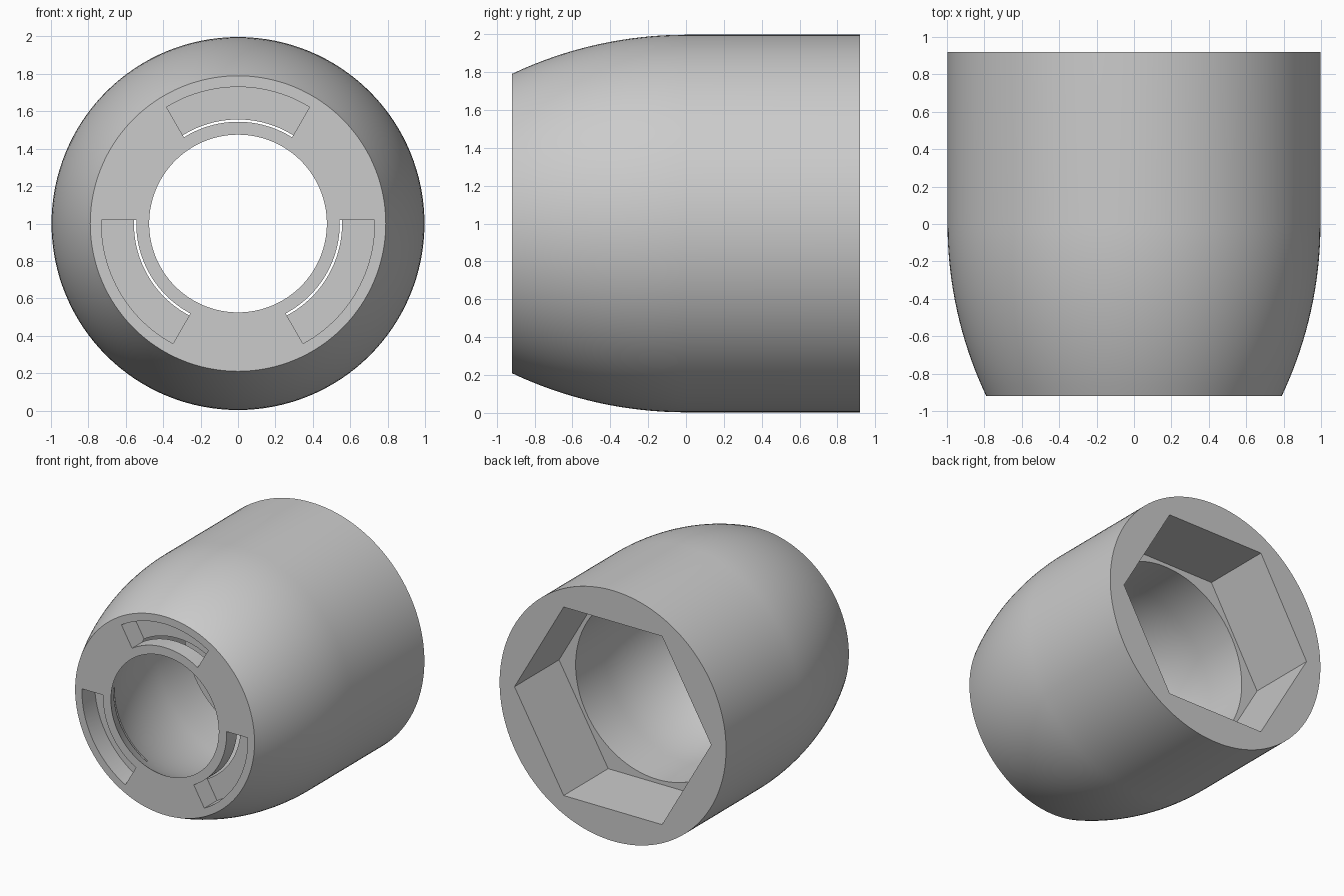
import bpy, bmesh, math
from mathutils import Vector

cube = bpy.data.objects.get("Cube")
if cube:
    bpy.data.objects.remove(cube, do_unlink=True)

HALF, SEGS, ARC = 0.92, 128, 16
AXIS_Z = 1.0

grey = bpy.data.materials.new("plain grey")
grey.use_nodes = True
colour = (0.6, 0.6, 0.6, 1)
grey.diffuse_color = colour
grey.node_tree.nodes["Principled BSDF"].inputs["Base Color"].default_value = colour


def finish(name, bm):
    bmesh.ops.recalc_face_normals(bm, faces=bm.faces)
    mesh = bpy.data.meshes.new(name)
    bm.to_mesh(mesh)
    bm.free()
    mesh.materials.append(grey)
    obj = bpy.data.objects.new(name, mesh)
    bpy.context.collection.objects.link(obj)
    return obj


def polar(r, a, y):
    return Vector((r * math.cos(a), y, AXIS_Z + r * math.sin(a)))


def prism(name, outline, y0, y1):
    """Extrude a list of (radius, angle) points along y."""
    bm = bmesh.new()
    face = bm.faces.new([bm.verts.new(polar(r, a, y0)) for r, a in outline])
    ext = bmesh.ops.extrude_face_region(bm, geom=[face])
    moved = [v for v in ext["geom"] if isinstance(v, bmesh.types.BMVert)]
    bmesh.ops.translate(bm, verts=moved, vec=(0, y1 - y0, 0))
    return finish(name, bm)


def nose_curve(r_front, r_full):
    """Circular arc from the small front radius to the full radius at y = 0."""
    drop = r_full - r_front
    rad = (HALF ** 2 + drop ** 2) / (2 * drop)
    ys = [-HALF * (1 - i / ARC) for i in range(ARC + 1)]
    return [(r_full - rad + math.sqrt(rad ** 2 - y * y), y) for y in ys]


# Revolved shell: outer curve, back rim, then the bore back to the front
outer = nose_curve(0.79, 0.997)
bore = nose_curve(0.475, 0.72)
profile = outer + [(0.997, HALF), (0.72, HALF)] + bore[::-1]
bm = bmesh.new()
rings = [[bm.verts.new(polar(r, math.tau * i / SEGS, y)) for i in range(SEGS)]
         for r, y in profile]
for a, b in zip(rings, rings[1:] + rings[:1]):
    for i in range(SEGS):
        j = (i + 1) % SEGS
        bm.faces.new((a[i], a[j], b[j], b[i]))
body = finish("sleeve_body", bm)

# Hexagonal socket in the back
cutters = [prism("hex_socket_cutter", [(0.866, math.radians(60 * i)) for i in range(6)],
                 0.36, HALF + 0.1)]

# Three curved slots in the front face
for k in range(3):
    mid = math.radians(90 + 120 * k)
    outline = []
    for r, way in ((0.73, 1), (0.544, -1)):
        half = math.radians(30) + math.asin(0.02 / r)
        outline += [(r, mid + way * half * (2 * i / 24 - 1)) for i in range(25)]
    cutters.append(prism("slot_cutter", outline, -HALF - 0.1, -0.76))

bpy.ops.object.select_all(action="DESELECT")
bpy.context.view_layer.objects.active = body
body.select_set(True)
for cutter in cutters:
    mod = body.modifiers.new("cut", "BOOLEAN")
    mod.operation, mod.solver, mod.object = "DIFFERENCE", "EXACT", cutter
    bpy.ops.object.modifier_apply(modifier=mod.name)
    bpy.data.objects.remove(cutter, do_unlink=True)

bpy.ops.object.shade_smooth_by_angle(angle=math.radians(25))
